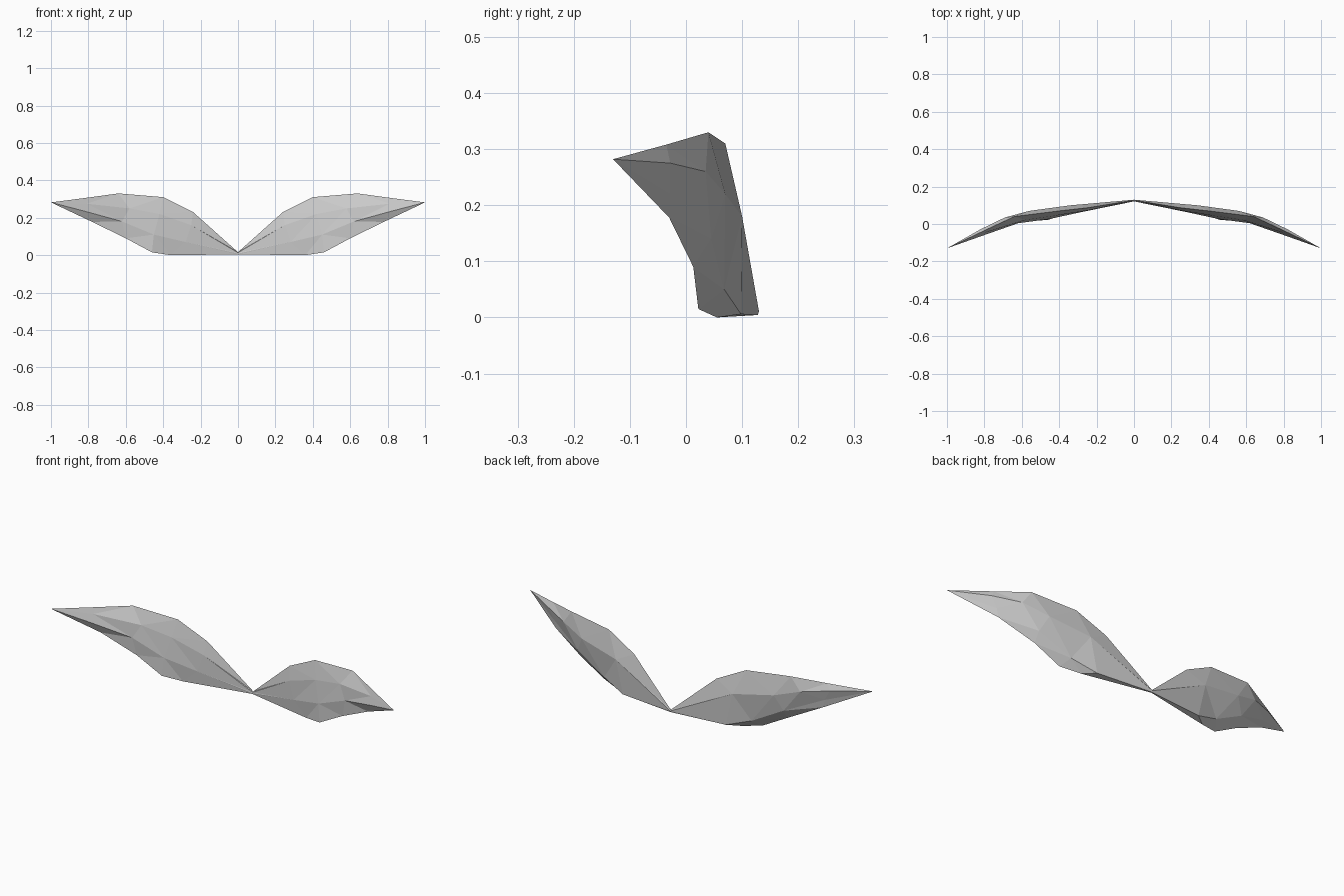
import bpy
import bmesh

cube = bpy.data.objects.get("Cube")
if cube:
    bpy.data.objects.remove(cube, do_unlink=True)

# Single flat grey
grey = bpy.data.materials.new("wing_grey")
grey.use_nodes = True
color = (0.6, 0.6, 0.6, 1)
grey.diffuse_color = color
grey.node_tree.nodes["Principled BSDF"].inputs["Base Color"].default_value = color

# Sections from root to tip: top edge, front upper, front lower,
# bottom edge, back lower, back upper
SECTIONS = [
    [(0, .127, .016), (0, .122, .013), (0, .121, .008),
     (0, .122, .004), (0, .128, .004), (0, .13, .011)],
    [(.24, .088, .23), (.25, .072, .16), (.28, .064, .07),
     (.36, .055, .0), (.3, .098, .006), (.34, .1, .18)],
    [(.4, .07, .31), (.42, .045, .22), (.45, .027, .11),
     (.46, .022, .015), (.43, .068, .05), (.56, .07, .22)],
    [(.64, .04, .33), (.58, .022, .25), (.62, .004, .18),
     (.6, .013, .09), (.6, .045, .14), (.69, .035, .26)],
    [(.8, -.035, .308), (.81, -.05, .275), (.82, -.066, .235),
     (.78, -.03, .178), (.79, -.028, .22), (.82, -.028, .275)],
]
TIP = (1, -.13, .282)


def build_wing(name, side):
    bm = bmesh.new()
    rings = [[bm.verts.new((x * side, y, z)) for x, y, z in ring]
             for ring in SECTIONS]
    tip = bm.verts.new((TIP[0] * side, TIP[1], TIP[2]))
    count = len(rings[0])
    # Skin between neighbouring sections
    for inner, outer in zip(rings, rings[1:]):
        for i in range(count):
            j = (i + 1) % count
            bm.faces.new((inner[i], inner[j], outer[j], outer[i]))
    # Pointed tip and closed root
    for i in range(count):
        bm.faces.new((rings[-1][i], rings[-1][(i + 1) % count], tip))
    bm.faces.new(rings[0])
    bmesh.ops.triangulate(bm, faces=bm.faces[:])
    bmesh.ops.recalc_face_normals(bm, faces=bm.faces[:])
    mesh = bpy.data.meshes.new(name)
    bm.to_mesh(mesh)
    bm.free()
    mesh.materials.append(grey)
    wing = bpy.data.objects.new(name, mesh)
    bpy.context.collection.objects.link(wing)


build_wing("left_wing", 1)
build_wing("right_wing", -1)
